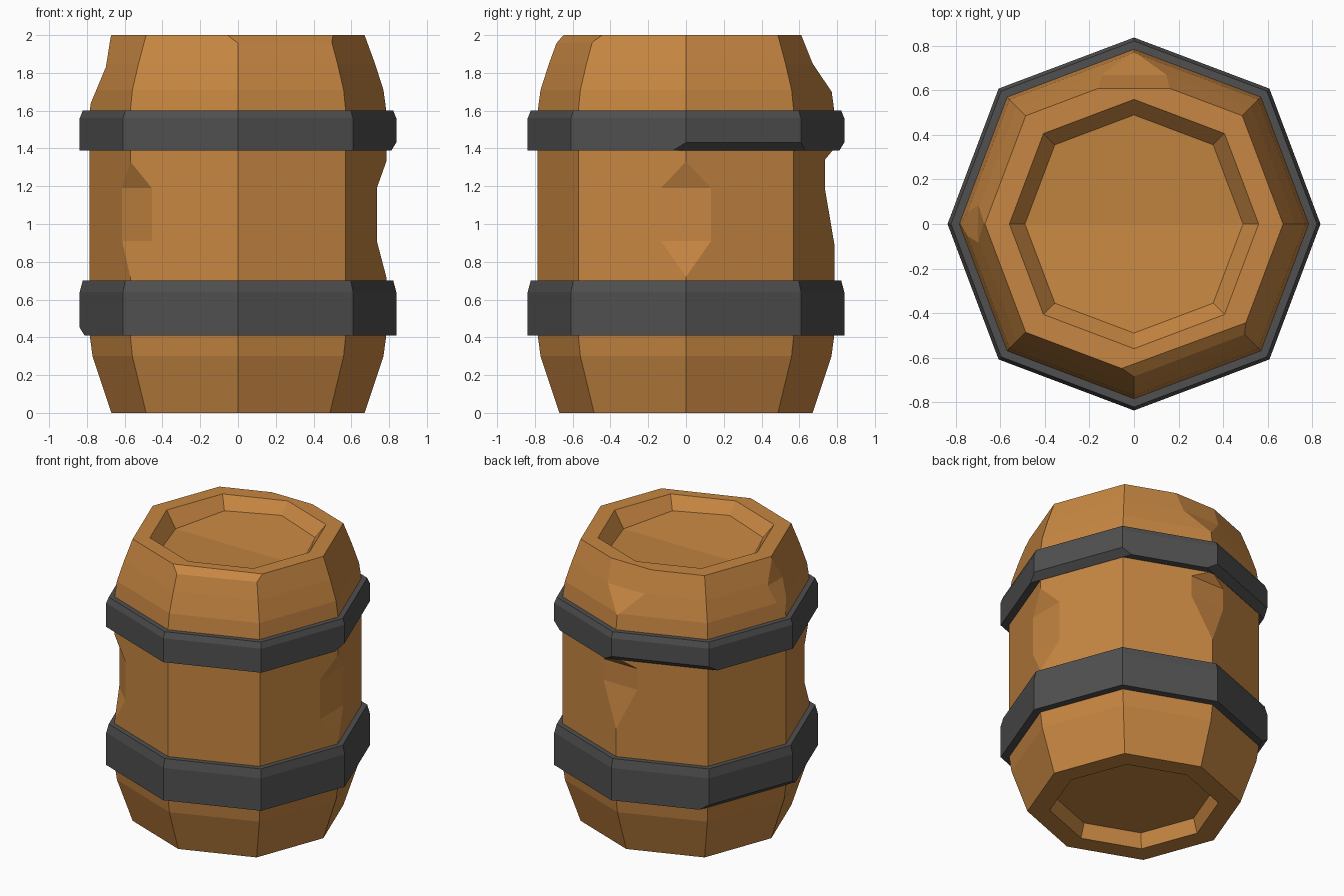
import bpy, bmesh
from math import cos, sin, radians
from mathutils import Matrix

if "Cube" in bpy.data.objects:
    bpy.data.objects.remove(bpy.data.objects["Cube"], do_unlink=True)

SIDES = 8


def material(name, color):
    mat = bpy.data.materials.new(name)
    mat.use_nodes = True
    mat.diffuse_color = color
    bsdf = mat.node_tree.nodes["Principled BSDF"]
    bsdf.inputs["Base Color"].default_value = color
    bsdf.inputs["Roughness"].default_value = 0.8
    return mat


wood = material("warm wood", (0.57, 0.24, 0.054, 1))
iron = material("dark iron", (0.08, 0.08, 0.08, 1))


def finish(bm, name, mat=None):
    bmesh.ops.recalc_face_normals(bm, faces=bm.faces)
    mesh = bpy.data.meshes.new(name)
    bm.to_mesh(mesh)
    bm.free()
    if mat:
        mesh.materials.append(mat)
    obj = bpy.data.objects.new(name, mesh)
    bpy.context.collection.objects.link(obj)
    return obj


def loops(bm, profile):
    """Octagonal loops; the diagonal corners sit slightly further out."""
    result = []
    for r, z in profile:
        loop = []
        for i in range(SIDES):
            a = radians(45 * i)
            k = r * (1.027 if i % 2 else 1)
            loop.append(bm.verts.new((k * cos(a), k * sin(a), z)))
        result.append(loop)
    return result


def bridge(bm, a, b):
    for i in range(SIDES):
        j = (i + 1) % SIDES
        bm.faces.new((a[i], a[j], b[j], b[i]))


def carve(target, angle, profile, half=0.3):
    """Cut a chip: a radius/height outline, extruded sideways, facing an angle."""
    bm = bmesh.new()
    ends = [[bm.verts.new((r, t, z)) for r, z in profile] for t in (-half, half)]
    for end in ends:
        bm.faces.new(end)
    n = len(profile)
    for i in range(n):
        j = (i + 1) % n
        bm.faces.new((ends[0][i], ends[0][j], ends[1][j], ends[1][i]))
    bm.transform(Matrix.Rotation(radians(angle), 4, "Z"))
    cutter = finish(bm, "chip_cutter")
    cutter.hide_render = True
    mod = target.modifiers.new("chip", "BOOLEAN")
    mod.operation = "DIFFERENCE"
    mod.solver = "EXACT"
    mod.object = cutter
    bpy.context.view_layer.update()
    mesh = bpy.data.meshes.new_from_object(
        target.evaluated_get(bpy.context.evaluated_depsgraph_get()))
    target.modifiers.clear()
    target.data = mesh
    bpy.data.objects.remove(cutter, do_unlink=True)


# Barrel body, with a recessed base and a recessed lid
bm = bmesh.new()
rows = loops(bm, [
    (0.50, 0.10), (0.53, 0), (0.67, 0), (0.77, 0.30), (0.785, 0.41),
    (0.785, 1.6), (0.77, 1.71), (0.725, 1.85), (0.67, 2),
    (0.56, 2), (0.49, 1.92)])
for a, b in zip(rows, rows[1:]):
    bridge(bm, a, b)
bm.faces.new(rows[0])
# Lid floor dips to a crease across the middle
lid = rows[-1]
for v in lid:
    v.co.z = 1.885 + 0.08 * abs(v.co.y)
bm.faces.new(lid[:5])
bm.faces.new(lid[4:] + lid[:1])
body = finish(bm, "barrel_body", wood)

# Dents in the upright edges
carve(body, 0, [(0.735, 0.91), (0.735, 1.19), (0.885, 1.61), (0.885, 0.34)])
carve(body, 225, [(0.756, 0.91), (0.756, 1.19), (0.906, 1.61), (0.906, 0.34)])
carve(body, 90, [(0.735, 1.19), (0.735, 1.34), (0.835, 1.46), (0.835, 0.60)])
# Chips along the top rim
carve(body, 90, [(0.67, 1.85), (0.61, 2), (0.59, 2.05), (0.9, 2.05), (0.9, 1.51)])
carve(body, 180, [(0.70, 1.83), (0.69, 1.89), (0.665, 2.05), (0.9, 2.05), (0.9, 1.35)])
carve(body, -69.8, [(0.54, 2.04), (0.74, 1.88), (0.74, 2.04)], 0.4)


# Iron hoops with a bevelled upper edge
def hoop(name, low, high, bevel):
    bm = bmesh.new()
    rows = loops(bm, [(0.71, low), (0.838, low), (0.838, high - bevel),
                      (0.822, high), (0.71, high)])
    for a, b in zip(rows, rows[1:] + rows[:1]):
        bridge(bm, a, b)
    return finish(bm, name, iron)


def chip_underside(target, angle, low):
    carve(target, angle, [(0.69, low - 0.04), (0.838, low + 0.088),
                          (0.838, low - 0.04)], 0.5)


lower_hoop = hoop("lower_hoop", 0.41, 0.70, 0.06)
upper_hoop = hoop("upper_hoop", 1.39, 1.60, 0.04)
chip_underside(upper_hoop, 20.7, 1.39)
chip_underside(upper_hoop, 110.7, 1.39)
chip_underside(lower_hoop, 159.3, 0.41)
